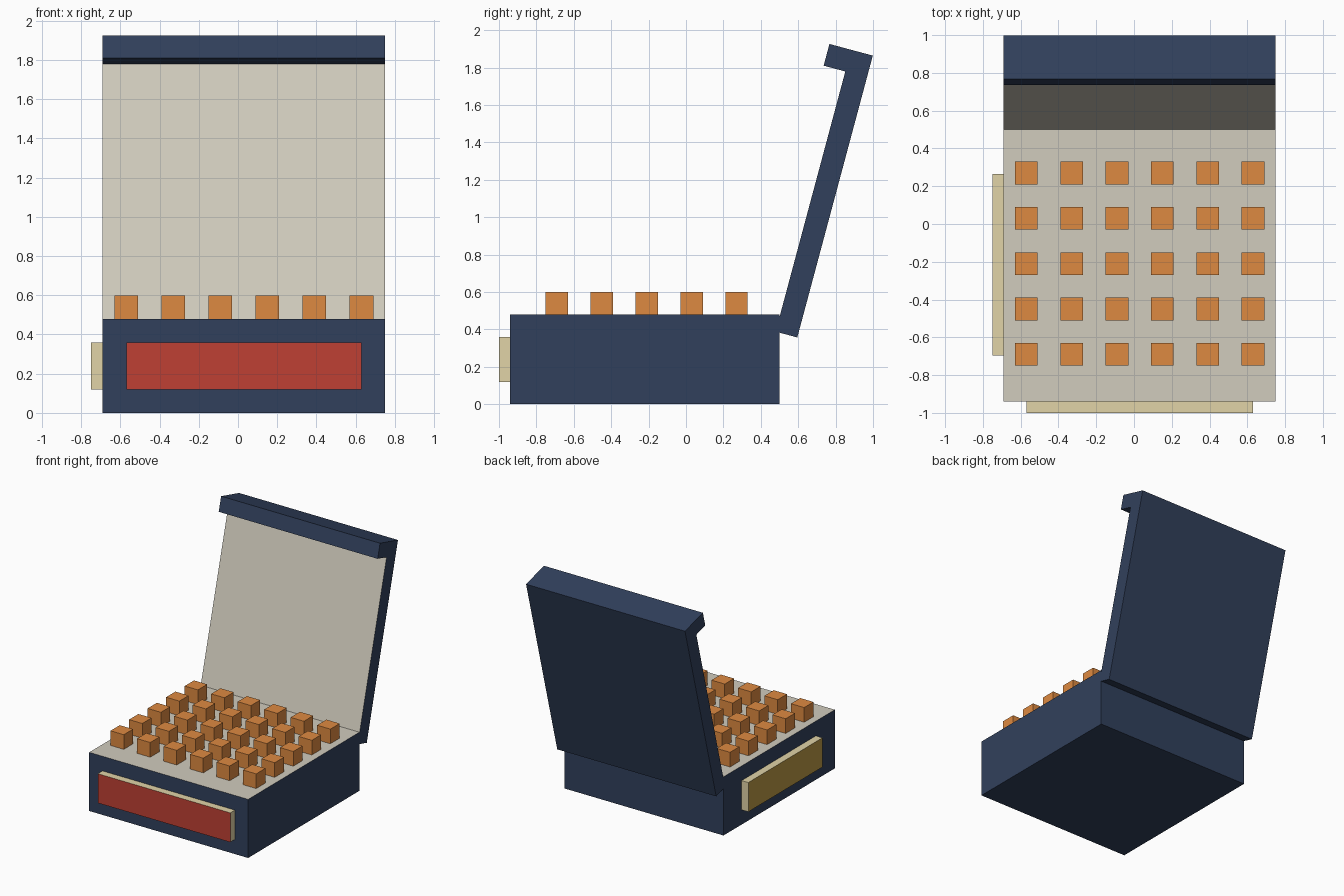
import bpy, bmesh
from math import radians
from mathutils import Matrix, Vector

default = bpy.data.objects.get("Cube")
if default:
    bpy.data.objects.remove(default, do_unlink=True)


def material(name, rgb):
    # sRGB bytes to linear
    lin = [((c / 255 + 0.055) / 1.055) ** 2.4 for c in rgb] + [1.0]
    m = bpy.data.materials.new(name)
    m.use_nodes = True
    m.diffuse_color = lin
    bsdf = next(n for n in m.node_tree.nodes if n.type == 'BSDF_PRINCIPLED')
    bsdf.inputs["Base Color"].default_value = lin
    return m


navy = material("navy", (49, 64, 92))
cream = material("cream", (209, 204, 190))
parchment = material("parchment", (225, 212, 167))
red = material("red", (191, 64, 51))
gold = material("gold", (186, 152, 70))
orange = material("orange", (222, 138, 65))


def finish(name, bm, mats, rule=None):
    bmesh.ops.recalc_face_normals(bm, faces=bm.faces)
    for f in bm.faces:
        f.material_index = int(bool(rule and rule(f)))
    me = bpy.data.meshes.new(name)
    bm.to_mesh(me)
    bm.free()
    for m in mats:
        me.materials.append(m)
    ob = bpy.data.objects.new(name, me)
    bpy.context.collection.objects.link(ob)
    return ob


def box(name, center, size, mats, accent=None):
    """Box whose face pointing along accent takes the second material."""
    bm = bmesh.new()
    bmesh.ops.create_cube(bm, size=1, matrix=Matrix.Diagonal((*size, 1)))
    rule = (lambda f: f.normal.dot(Vector(accent)) > 0.9) if accent else None
    ob = finish(name, bm, mats, rule)
    ob.location = center
    return ob


MID_X, WIDTH, TOP = 0.03, 1.44, 0.48

# Case with a cream top panel
box("case", (MID_X, -0.22, TOP / 2), (WIDTH, WIDTH, TOP), [navy, cream], (0, 0, 1))

# Front and side panels with coloured outer faces
box("front_panel", (MID_X, -0.97, 0.24), (1.2, 0.06, 0.24), [parchment, red], (0, -1, 0))
box("side_panel", (-0.72, -0.215, 0.24), (0.06, 0.96, 0.24), [parchment, gold], (-1, 0, 0))

# Grid of keys
for row in range(5):
    for col in range(6):
        box(f"key_{row + 1}_{col + 1}",
            (MID_X + (col - 2.5) * 0.24, -0.21 + (row - 2) * 0.24, TOP + 0.06),
            (0.12, 0.12, 0.12), [orange])

# Open lid: hooked profile extruded across the width, cream on the inside
profile = [(0, 0), (0, 1.56), (-0.24, 1.56), (-0.24, 1.44), (-0.12, 1.44), (-0.12, 0)]
bm = bmesh.new()
face = bm.faces.new([bm.verts.new((-WIDTH / 2, y, z)) for y, z in profile])
side = bmesh.ops.extrude_face_region(bm, geom=[face])
bmesh.ops.translate(bm, vec=(WIDTH, 0, 0),
                    verts=[v for v in side["geom"] if isinstance(v, bmesh.types.BMVert)])
lid = finish("lid", bm, [navy, cream],
             lambda f: f.normal.y < -0.9 and f.calc_center_median().z < 1)
lid.location = (MID_X, 0.595, 0.357)
lid.rotation_euler.x = radians(-15)
